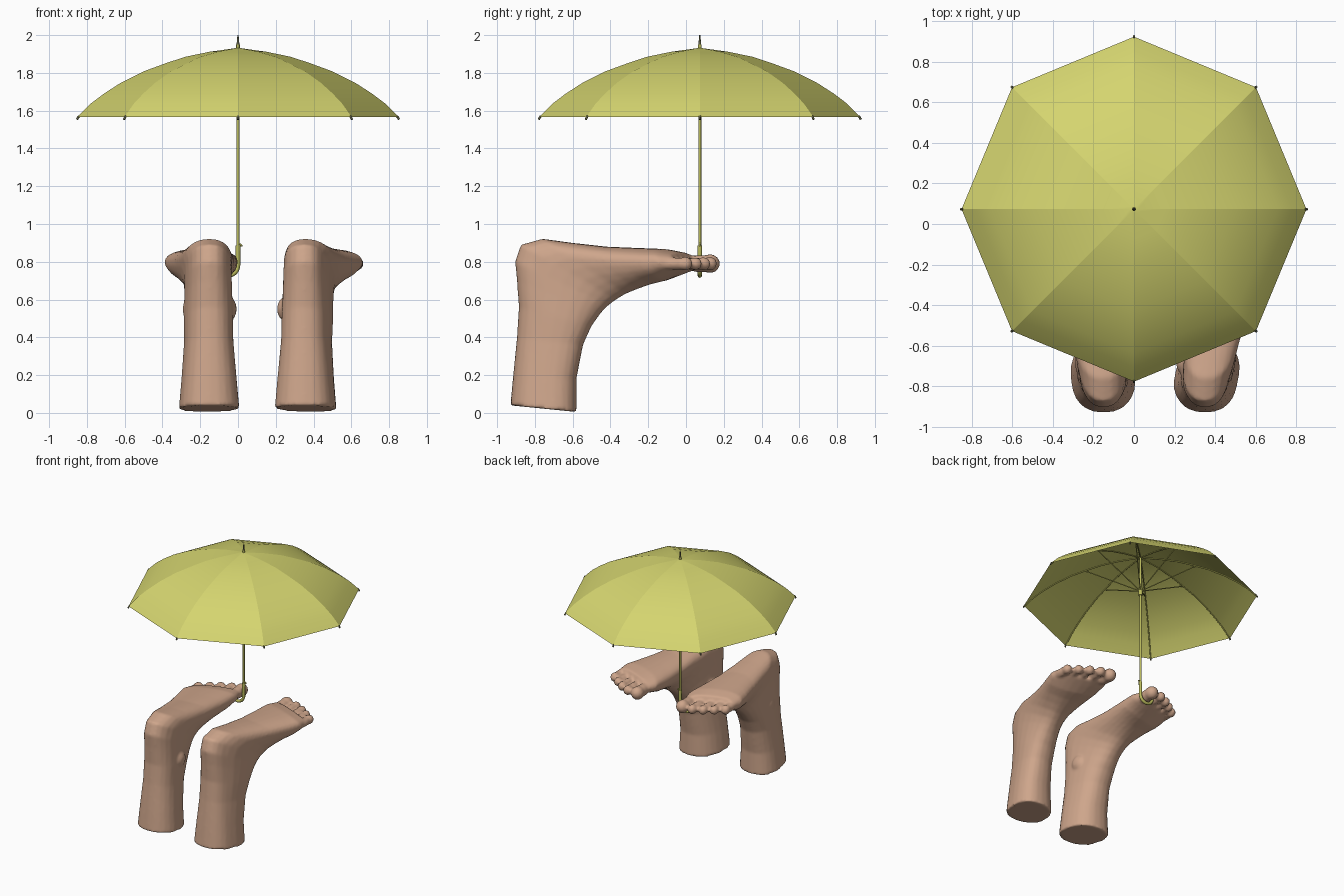
import bpy, bmesh, math
from mathutils import Vector, Matrix

if "Cube" in bpy.data.objects:
    bpy.data.objects.remove(bpy.data.objects["Cube"])


def material(name, rgb):
    m = bpy.data.materials.new(name)
    m.diffuse_color = (*rgb, 1)
    m.use_nodes = True
    m.node_tree.nodes["Principled BSDF"].inputs["Base Color"].default_value = m.diffuse_color
    return m


SKIN = material("skin", (0.62, 0.38, 0.26))
CLOTH = material("yellow green cloth", (0.66, 0.66, 0.16))
FRAME = material("olive frame", (0.50, 0.50, 0.11))
DARK = material("dark tip", (0.12, 0.12, 0.06))


def finish(name, bm, mat):
    bmesh.ops.recalc_face_normals(bm, faces=bm.faces)
    me = bpy.data.meshes.new(name)
    bm.to_mesh(me)
    bm.free()
    me.materials.append(mat)
    ob = bpy.data.objects.new(name, me)
    bpy.context.collection.objects.link(ob)
    return ob


def tube(name, paths, radius, mat):
    """Round tubes along one or more polylines."""
    cu = bpy.data.curves.new(name, 'CURVE')
    cu.dimensions = '3D'
    cu.bevel_depth = radius
    cu.bevel_resolution = 2
    cu.use_fill_caps = True
    for pts in paths:
        sp = cu.splines.new('POLY')
        sp.points.add(len(pts) - 1)
        for p, co in zip(sp.points, pts):
            p.co = (*co, 1)
    cu.materials.append(mat)
    ob = bpy.data.objects.new(name, cu)
    bpy.context.collection.objects.link(ob)
    return ob


# ---------- feet, soles upward ----------
# sole/back point (y, z), instep/front point (y, z), half width, toe-line slant
RINGS = [
    ((-.93, .04), (-.58, .005), .160, 0),
    ((-.915, .20), (-.58, .18), .145, 0),
    ((-.895, .40), (-.545, .36), .130, 0),
    ((-.885, .56), (-.50, .46), .130, 0),
    ((-.895, .70), (-.45, .53), .126, 0),
    ((-.905, .80), (-.41, .57), .124, 0),
    ((-.875, .89), (-.37, .60), .126, 0),
    ((-.76, .922), (-.32, .63), .135, 0),
    ((-.60, .900), (-.26, .655), .148, .05),
    ((-.42, .880), (-.19, .68), .165, .15),
    ((-.25, .873), (-.11, .70), .185, .25),
    ((-.12, .868), (-.04, .73), .195, .35),
    ((-.03, .850), (.02, .755), .175, .40),
]
# offset to inner side, tip y, radius
TOES = [(.140, .18, .048), (.055, .165, .035), (-.018, .13, .034),
        (-.085, .085, .033), (-.150, .035, .035)]
SIDES = 24


def squash(v):
    return math.copysign(abs(v) ** 0.85, v)


def foot(name, leg_x, lean, inner):
    bm = bmesh.new()

    def centre(y):
        return leg_x + lean * max(0, (y + .8) / .8)

    loops = []
    for a, b, w, slant in RINGS:
        mid = Vector((0, (a[0] + b[0]) / 2, (a[1] + b[1]) / 2))
        half = Vector((0, (a[0] - b[0]) / 2, (a[1] - b[1]) / 2))
        loop = []
        for i in range(SIDES):
            t = math.tau * i / SIDES
            u = w * squash(math.sin(t))
            p = mid + half * squash(math.cos(t))
            loop.append(bm.verts.new((centre(p.y) + inner * u, p.y + slant * u, p.z)))
        loops.append(loop)
    for lo, hi in zip(loops, loops[1:]):
        for i in range(SIDES):
            j = (i + 1) % SIDES
            bm.faces.new((lo[i], lo[j], hi[j], hi[i]))
    bm.faces.new(loops[0])
    bm.faces.new(loops[-1])

    def blob(co, size):
        mat = Matrix.Translation(co) @ Matrix.Diagonal((*size, 1))
        bmesh.ops.create_icosphere(bm, subdivisions=3, radius=1, matrix=mat)

    # toes: a long knuckle plus a round pad
    for u, tip, r in TOES:
        x = leg_x + lean + inner * u
        blob((x, tip - .10, .79), (r * .9, .10, r * .95))
        blob((x, tip - r * 1.1, .79), (r, r * 1.1, r * 1.05))
    # ankle bones
    for s in (-1, 1):
        blob((leg_x + s * .108, -.68, .55), (.035, .06, .06))

    ob = finish(name, bm, SKIN)
    rm = ob.modifiers.new("blend", 'REMESH')
    rm.mode = 'VOXEL'
    rm.voxel_size = 0.011
    rm.use_smooth_shade = True
    sm = ob.modifiers.new("soften", 'SMOOTH')
    sm.factor = 0.5
    sm.iterations = 4
    return ob


foot("left_foot", -.15, -.05, 1)
foot("right_foot", .35, .13, -1)

# ---------- umbrella ----------
CY = .073
PROFILE = [(.02, 1.93), (.15, 1.912), (.28, 1.885), (.38, 1.852), (.50, 1.808),
           (.62, 1.748), (.71, 1.690), (.78, 1.637), (.85, 1.567)]


def polar(r, z, k):
    a = math.tau * k / 8
    return (r * math.cos(a), CY + r * math.sin(a), z)


# canopy: eight panels, creased at the ribs
bm = bmesh.new()
rows = [[bm.verts.new(polar(r, z, k)) for k in range(8)] for r, z in PROFILE]
top = bm.verts.new((0, CY, 1.934))
for k in range(8):
    n = (k + 1) % 8
    bm.faces.new((top, rows[0][k], rows[0][n]))
    for lo, hi in zip(rows, rows[1:]):
        bm.faces.new((lo[k], hi[k], hi[n], lo[n]))
for f in bm.faces:
    f.smooth = True
for k in range(8):
    for lo, hi in zip(rows, rows[1:]):
        bm.edges.get((lo[k], hi[k])).smooth = False
finish("canopy", bm, CLOTH)

# ribs and stretchers under the canopy
tube("ribs", [[polar(r - .002, z - .007, k) for r, z in PROFILE] for k in range(8)],
     .004, FRAME)
tube("stretchers", [[polar(.01, 1.65, k), polar(.40, 1.835, k)] for k in range(8)],
     .004, FRAME)
tube("rib_tips", [[polar(.842, 1.572, k), polar(.853, 1.553, k)] for k in range(8)],
     .006, DARK)

# shaft, runner, spike
tube("shaft", [[(0, CY, .84), (0, CY, 1.94)]], .008, FRAME)
tube("runner", [[(0, CY, 1.61), (0, CY, 1.67)]], .016, FRAME)
tube("top_cap", [[(0, CY, 1.925), (0, CY, 1.95)]], .010, FRAME)
bm = bmesh.new()
bmesh.ops.create_cone(bm, cap_ends=True, segments=12, radius1=.008, radius2=.003,
                      depth=.055, matrix=Matrix.Translation((0, CY, 1.9725)))
finish("spike", bm, DARK)

# catch and collar above the handle
tube("collar", [[(0, CY, .86), (0, CY, .885)]], .013, FRAME)
tube("catch", [[(0, CY, .90), (.018, CY, .888), (.018, CY, .882)]], .005, FRAME)

# hooked handle around the big toe
R = .055
hook = [(0, CY, .865)]
hook += [(-R + R * math.cos(t), CY, .782 - R * math.sin(t))
         for t in (math.pi * i / 16 for i in range(17))]
hook.append((-2 * R, CY, .80))
tube("handle", [hook], .012, FRAME)
